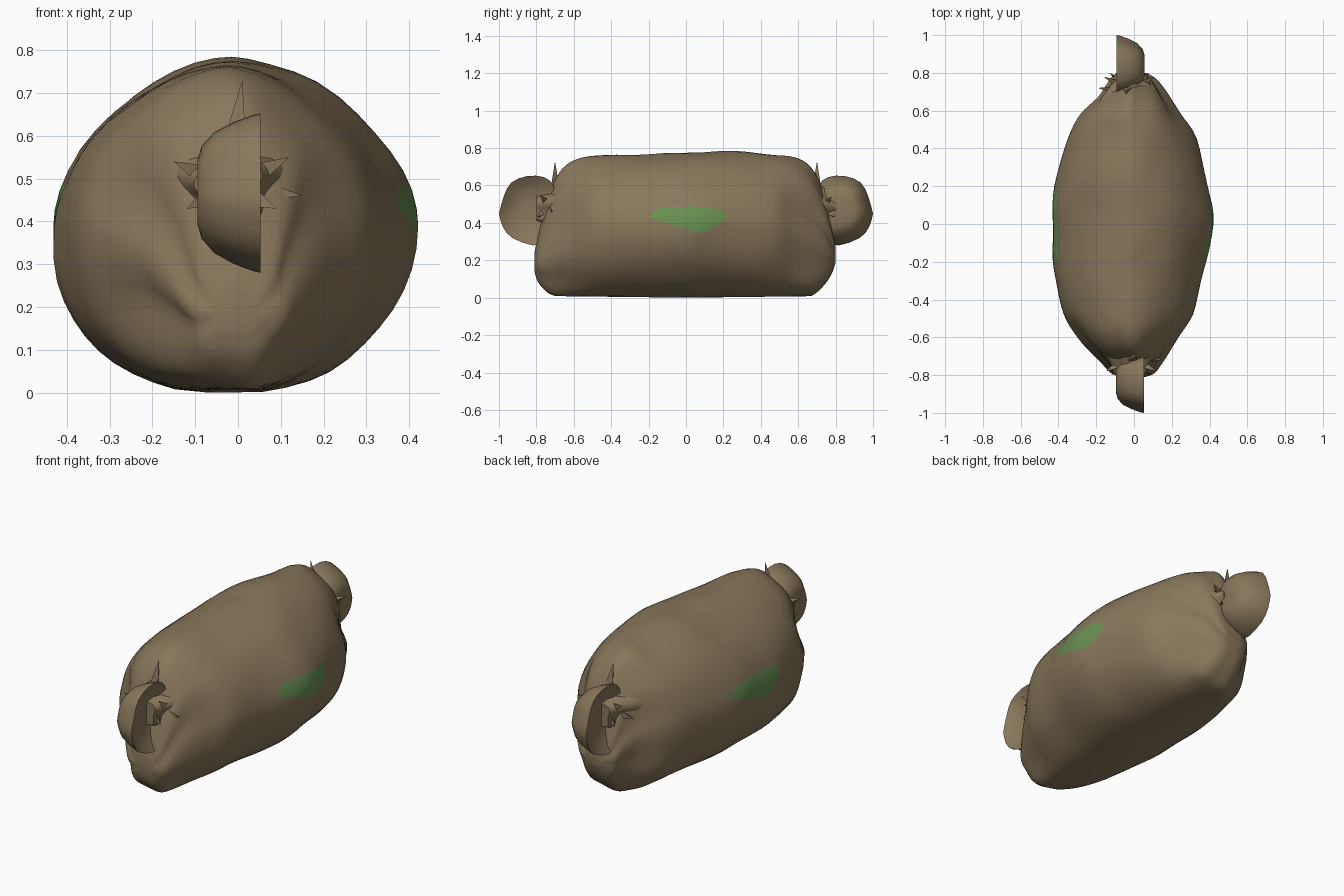
import bpy, bmesh
from math import sin, cos, pi, copysign, radians, exp
from mathutils import Vector, noise

cube = bpy.data.objects.get("Cube")
if cube:
    bpy.data.objects.remove(cube)


def material(name, rgb):
    mat = bpy.data.materials.new(name)
    mat.use_nodes = True
    mat.diffuse_color = (*rgb, 1)
    mat.node_tree.nodes["Principled BSDF"].inputs["Base Color"].default_value = (*rgb, 1)
    return mat


BROWN = material("brown burlap", (0.25, 0.185, 0.105))
GREEN = material("green patch", (0.14, 0.28, 0.085))


def finish(name, bm, angle, turned=False):
    """Make an object; turned ones are spun half a turn to the back end."""
    if turned:
        for v in bm.verts:
            v.co.x, v.co.y = -0.04 - v.co.x, -v.co.y
    bmesh.ops.recalc_face_normals(bm, faces=bm.faces)
    mesh = bpy.data.meshes.new(name)
    bm.to_mesh(mesh)
    bm.free()
    obj = bpy.data.objects.new(name, mesh)
    bpy.context.collection.objects.link(obj)
    for mat in (BROWN, GREEN):
        mesh.materials.append(mat)
    bpy.ops.object.select_all(action="DESELECT")
    obj.select_set(True)
    bpy.context.view_layer.objects.active = obj
    bpy.ops.object.shade_smooth_by_angle(angle=radians(angle))
    return obj


def loft(rings):
    """Skin a list of closed rings and cap both ends."""
    bm = bmesh.new()
    loops = [[bm.verts.new(p) for p in ring] for ring in rings]
    for a, b in zip(loops, loops[1:]):
        for i in range(len(a)):
            j = (i + 1) % len(a)
            bm.faces.new((a[i], a[j], b[j], b[i]))
    bm.faces.new(loops[0])
    bm.faces.new(loops[-1])
    return bm


def spline(points, steps):
    """Smooth curve through points of any dimension."""
    out = []
    for k in range(len(points) - 1):
        p = [points[min(max(k + d, 0), len(points) - 1)] for d in (-1, 0, 1, 2)]
        for s in range(steps):
            t = s / steps
            out.append([b + (c - a) * t / 2 + (a - 2.5 * b + 2 * c - d / 2) * t * t
                        + (1.5 * (b - c) + (d - a) / 2) * t ** 3 for a, b, c, d in zip(*p)])
    return out + [list(points[-1])]


# Sack body: y, left x, right x, bottom z, top z
stations = [
    (-.81, -.07, .06, .14, .24), (-.79, -.12, .11, .08, .34), (-.74, -.17, .15, .03, .52),
    (-.68, -.23, .19, .01, .66), (-.6, -.3, .24, 0, .73), (-.48, -.37, .31, 0, .76),
    (-.25, -.425, .37, 0, .765), (0, -.43, .42, 0, .775), (.2, -.42, .39, 0, .785),
    (.45, -.35, .33, 0, .765), (.58, -.29, .25, 0, .75), (.67, -.2, .19, .01, .69),
    (.74, -.15, .14, .07, .55), (.78, -.12, .1, .13, .38), (.8, -.07, .06, .19, .28),
]
SIDES = 48


def power(v, n):
    return copysign(abs(v) ** (2 / n), v)


rings = []
for y, left, right, low, high in spline(stations, 4):
    mid = low + 0.5 * (high - low)
    cx = (left + right) / 2
    fold = min(max((abs(y) - 0.48) / 0.2, 0), 1)
    ring = []
    for i in range(SIDES):
        a = 2 * pi * i / SIDES
        upper = sin(a) > 0
        n = 1.75 if upper else 2.2 - 0.2 * cos(a)
        dx = power(cos(a), n) * (right - left) / 2
        dz = power(sin(a), n) * (high - low) / 2
        # a crease on each flank parts the upper and lower bulges at the ends
        flank = min(a, abs(pi - a))
        crease = 0.13 * fold * exp(-((flank - 0.35) / 0.25) ** 2)
        lump = noise.noise(Vector((dx * 5, y * 5, dz * 5)))
        size = 1 + 0.02 * lump + 0.03 * fold * sin(7 * a + 3 * y) - crease
        ring.append((cx + dx * size, y, max(mid + dz * size, 0.012 * abs(y))))
    rings.append(ring)
body = loft(rings)

# Sewn patches: cut the outline into each flank, then colour the inside
outline = [(-.2, .43), (-.15, .48), (.03, .487), (.18, .474), (.22, .43), (.15, .37), (.08, .345), (0, .365)]
for side in (1, -1):
    pts = [Vector((0, y * side, z)) for y, z in outline]
    middle = sum(pts, Vector()) / len(pts)
    cuts = []
    for p, q in zip(pts, pts[1:] + pts[:1]):
        normal = (q - p).cross(Vector((1, 0, 0)))
        if normal.dot(middle - p) > 0:
            normal.negate()
        cuts.append((p, normal))
    for p, normal in cuts:
        near = [f for f in body.faces if f.calc_center_median().x * side > 0.2
                and (f.calc_center_median() - middle).yz.length < 0.27]
        geom = set(near)
        for f in near:
            geom.update(f.edges, f.verts)
        bmesh.ops.bisect_plane(body, geom=list(geom), plane_co=p, plane_no=normal)
    for f in body.faces:
        c = f.calc_center_median()
        if c.x * side > 0.2 and all((c - p).dot(n) < 0 for p, n in cuts):
            f.material_index = 1
finish("sack_body", body, 60)

# Gathered ends, each with a neck, a dished tail and torn frills
tail_outline = [(-1, .45), (-.975, .54), (-.935, .615), (-.85, .65), (-.76, .645), (-.71, .6),
                (-.69, .5), (-.71, .38), (-.75, .3), (-.82, .28), (-.93, .32), (-.98, .38)]
tail_layers = [(-.095, .4), (-.085, .58), (-.055, .76), (-.01, .89), (.035, .98), (.053, 1),
               (.035, .85), (.015, .6), (.005, .3)]
frill_tips = [(-.15, -.78, .54), (.12, -.78, .55), (-.12, -.8, .43), (.09, -.8, .43),
              (-.06, -.8, .24), (.01, -.7, .73), (.15, -.72, .46), (-.08, -.76, .27)]

for end, turned in (("front", False), ("back", True)):
    # Pleated neck
    neck = []
    for y, r in ((-.5, .19), (-.6, .17), (-.67, .14), (-.73, .1), (-.8, .075)):
        ring = []
        for i in range(40):
            a = 2 * pi * i / 40
            rr = r * (1 + 0.12 * sin(5 * a + 9 * y))
            ring.append((-.02 + rr * cos(a), y, .48 + rr * sin(a)))
        neck.append(ring)
    finish(end + "_neck", loft(neck), 60, turned)

    # Tail: one hollow side, one domed side
    smooth = spline(tail_outline + tail_outline[:1], 2)[:-1]
    layers = [[(x, -.83 + (y + .83) * s, .47 + (z - .47) * s) for y, z in smooth]
              for x, s in tail_layers]
    finish(end + "_tail", loft(layers), 50, turned)

    # Frills: pointed flaps radiating from the knot
    frills = bmesh.new()
    hub = Vector((-.02, -.74, .48))
    for tip in map(Vector, frill_tips):
        out = (tip - hub).normalized()
        across = out.cross(Vector((0, 1, 0))).normalized() * .045
        corners = [hub + across, hub - across, hub + Vector((0, .08, 0)), tip]
        a, b, c, d = [frills.verts.new(p) for p in corners]
        for face in ((a, b, c), (a, b, d), (b, c, d), (c, a, d)):
            frills.faces.new(face)
    finish(end + "_frills", frills, 30, turned)
